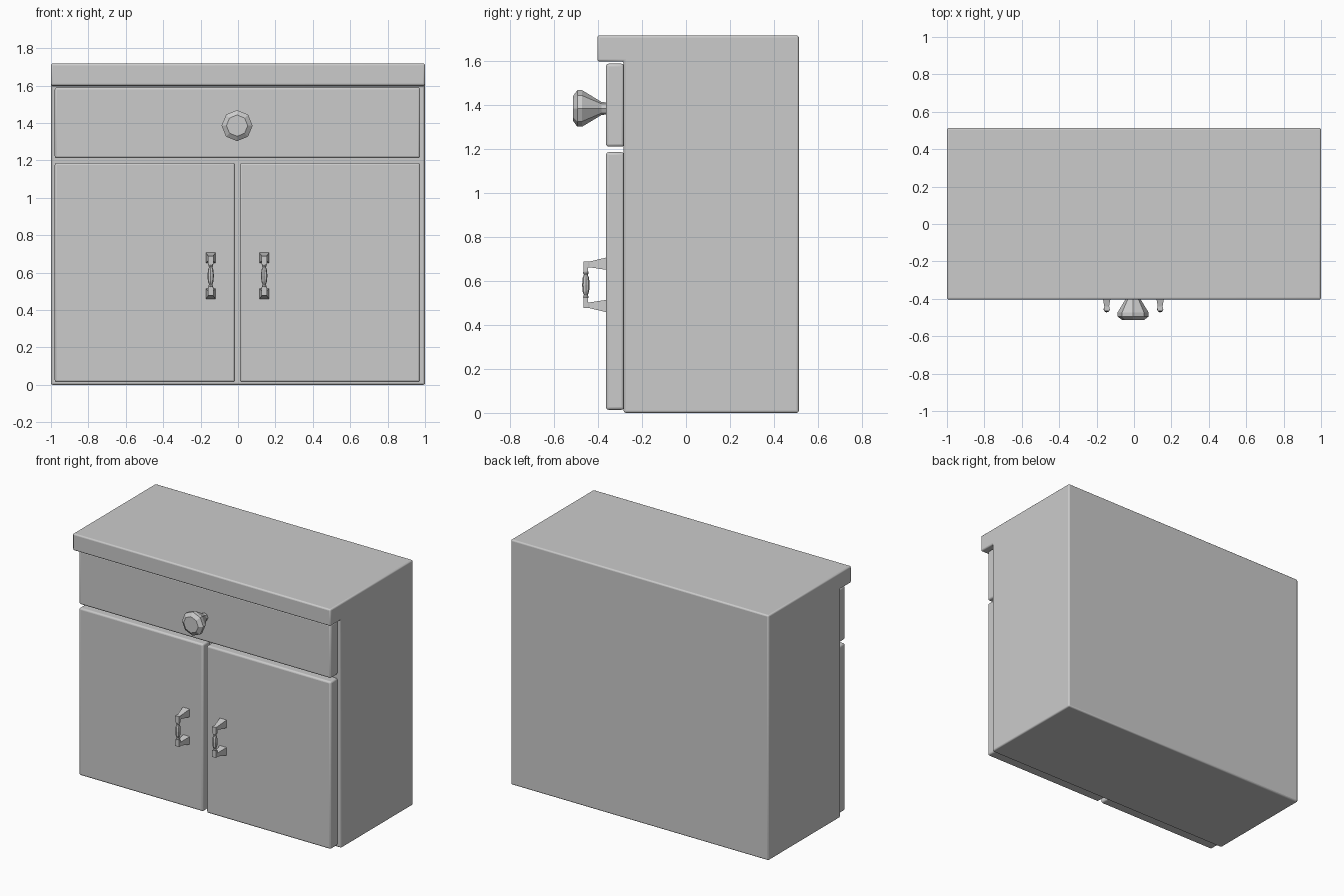
import bpy, bmesh, math
from mathutils import Vector

cube = bpy.data.objects.get("Cube")
if cube:
    bpy.data.objects.remove(cube)

grey = bpy.data.materials.new("plain_grey")
grey.use_nodes = True
COLOUR = (0.6, 0.6, 0.6, 1)
grey.diffuse_color = COLOUR
grey.node_tree.nodes["Principled BSDF"].inputs["Base Color"].default_value = COLOUR

MID = -0.003      # centre line of the fronts
DOOR_Y = -0.364   # front plane of the doors and drawer
BODY_Y = -0.284   # front plane of the body


def finish(name, bm, bevel=0):
    bmesh.ops.recalc_face_normals(bm, faces=bm.faces)
    mesh = bpy.data.meshes.new(name)
    bm.to_mesh(mesh)
    bm.free()
    mesh.materials.append(grey)
    ob = bpy.data.objects.new(name, mesh)
    bpy.context.collection.objects.link(ob)
    if bevel:
        mod = ob.modifiers.new("soft_edges", 'BEVEL')
        mod.width = bevel
        mod.segments = 3
        bpy.ops.object.select_all(action='DESELECT')
        ob.select_set(True)
        bpy.context.view_layer.objects.active = ob
        bpy.ops.object.shade_smooth_by_angle(angle=math.radians(40))
    return ob


def extrude_profile(bm, points, x0, x1):
    """Extrude a (y, z) outline from x0 to x1."""
    face = bm.faces.new([bm.verts.new((x0, y, z)) for y, z in points])
    out = bmesh.ops.extrude_face_region(bm, geom=[face])
    new = [v for v in out["geom"] if isinstance(v, bmesh.types.BMVert)]
    bmesh.ops.translate(bm, verts=new, vec=(x1 - x0, 0, 0))
    return new


def panel(name, x0, x1, z0, z1):
    bm = bmesh.new()
    outline = [(DOOR_Y, z0), (BODY_Y + 0.002, z0), (BODY_Y + 0.002, z1), (DOOR_Y, z1)]
    extrude_profile(bm, outline, x0, x1)
    return finish(name, bm, 0.012)


def lathe(bm, profile, centre, axis, side, sides=8):
    """Join rings of (position along axis, radius) into a closed turned form."""
    side = Vector(side)
    axis = Vector(axis)
    other = axis.cross(side)
    rings = []
    for t, r in profile:
        ring = []
        for i in range(sides):
            a = math.tau * i / sides
            ring.append(bm.verts.new(Vector(centre) + axis * t
                                     + side * r * math.cos(a) + other * r * math.sin(a)))
        rings.append(ring)
    for a, b in zip(rings, rings[1:]):
        for i in range(sides):
            j = (i + 1) % sides
            bm.faces.new((a[i], a[j], b[j], b[i]))
    bm.faces.new(rings[0])
    bm.faces.new(rings[-1])


# Cabinet body with overhanging top
bm = bmesh.new()
extrude_profile(bm, [(BODY_Y, 0), (0.514, 0), (0.514, 1.718), (-0.404, 1.718),
                     (-0.404, 1.6), (BODY_Y, 1.6)], -1, 1)
finish("cabinet_body", bm, 0.01)

# Drawer and doors
panel("drawer_front", MID - 0.977, MID + 0.977, 1.212, 1.59)
for side, s in (("left", 1), ("right", -1)):
    ends = sorted((MID + s * 0.013, MID + s * 0.977))
    panel(side + "_door", *ends, 0.014, 1.187)

# Faceted drawer knob
bm = bmesh.new()
lathe(bm, [(-0.36, 0.027), (-0.385, 0.03), (-0.473, 0.083), (-0.495, 0.083), (-0.514, 0.057)],
      (MID - 0.002, 0, 1.386), (0, 1, 0), (0, 0, 1))
finish("drawer_knob", bm)

# Door handles: two tapered brackets and a turned bar
HANDLE_Z = 0.583
for side, s in (("left", 1), ("right", -1)):
    x = MID + s * 0.143
    bm = bmesh.new()
    for up in (1, -1):
        # (y, lower height, upper height, half width) along the bracket arm
        rings = []
        for y, low, high, half in ((-0.36, 0.068, 0.125, 0.027), (-0.44, 0.08, 0.106, 0.013),
                                   (-0.447, 0.08, 0.106, 0.015), (-0.466, 0.08, 0.106, 0.015)):
            rings.append([bm.verts.new((x + dx * half, y, HANDLE_Z + up * h))
                          for dx, h in ((-1, low), (1, low), (1, high), (-1, high))])
        for a, b in zip(rings, rings[1:]):
            for i in range(4):
                j = (i + 1) % 4
                bm.faces.new((a[i], a[j], b[j], b[i]))
        bm.faces.new(rings[0])
        bm.faces.new(rings[-1])
        # Drop at the bracket tip
        drop = [(-0.466, 0.06), (-0.447, 0.06), (-0.447, 0.082), (-0.466, 0.082)]
        extrude_profile(bm, [(y, HANDLE_Z + up * h) for y, h in drop], x - 0.014, x + 0.014)
    half = [(0.064, 0.009), (0.055, 0.013), (0.046, 0.009), (0.03, 0.015)]
    lathe(bm, half + [(0, 0.017)] + [(-t, r) for t, r in reversed(half)],
          (x, -0.456, HANDLE_Z), (0, 0, 1), (1, 0, 0))
    finish(side + "_handle", bm)
